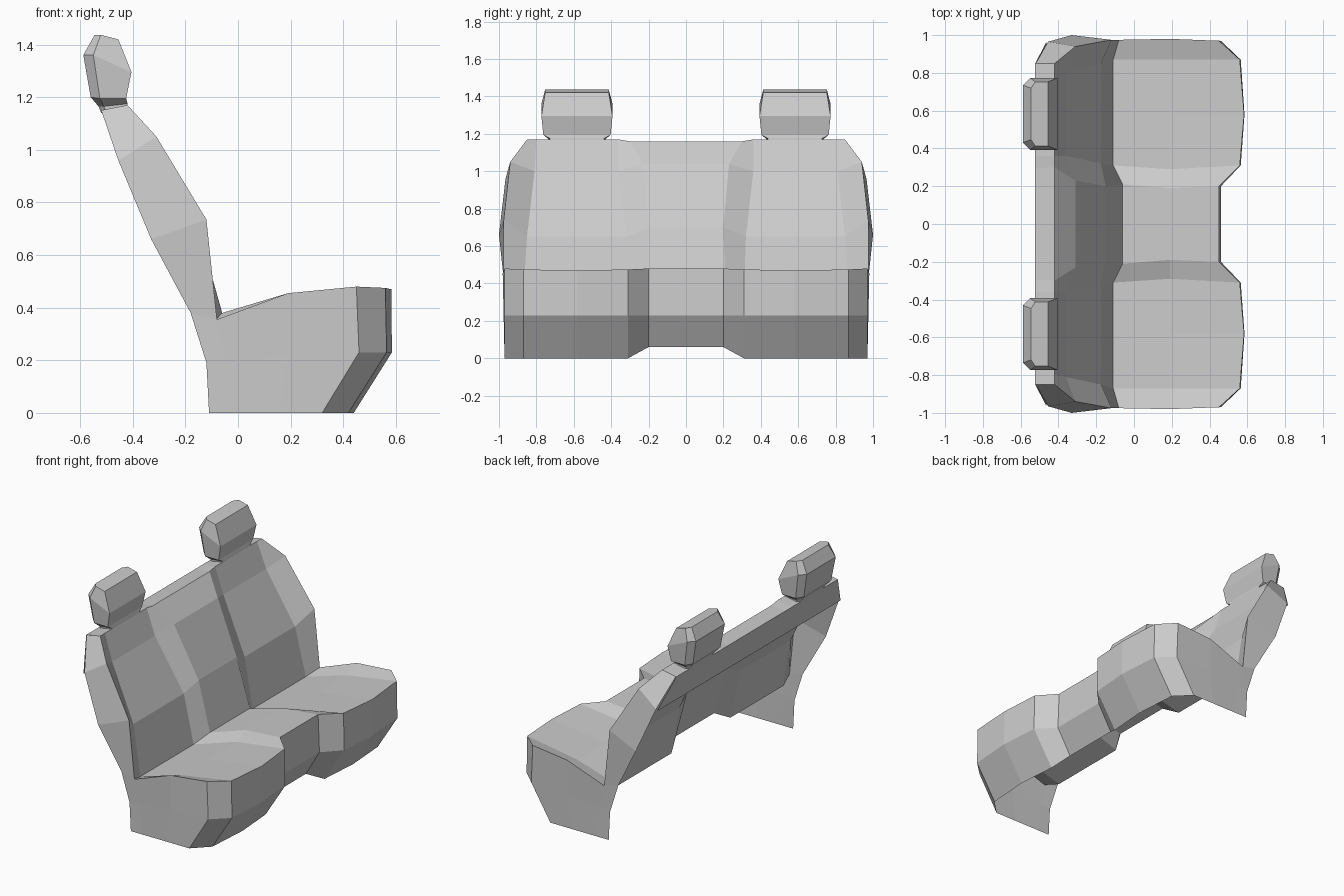
import bpy
import bmesh

cube = bpy.data.objects.get("Cube")
if cube:
    bpy.data.objects.remove(cube, do_unlink=True)

# One grey upholstery material
grey = bpy.data.materials.new("grey_upholstery")
grey.use_nodes = True
colour = (0.6, 0.6, 0.6, 1)
grey.diffuse_color = colour
grey.node_tree.nodes["Principled BSDF"].inputs["Base Color"].default_value = colour


def skin(name, strands, closed=False):
    """Panel stretched over neighbouring strands of points, mirrored to the other side."""
    bm = bmesh.new()
    grid = [[bm.verts.new(p) for p in strand] for strand in strands]
    for a, b in zip(grid, grid[1:]):
        count = len(a)
        for j in range(count if closed else count - 1):
            k = (j + 1) % count
            bm.faces.new((a[j], a[k], b[k], b[j]))
    if closed:
        bm.faces.new(grid[0])
        bm.faces.new(grid[-1])
        bmesh.ops.recalc_face_normals(bm, faces=bm.faces)
    mesh = bpy.data.meshes.new(name)
    bm.to_mesh(mesh)
    bm.free()
    mesh.materials.append(grey)
    obj = bpy.data.objects.new(name, mesh)
    bpy.context.collection.objects.link(obj)
    mirror = obj.modifiers.new("mirror", "MIRROR")
    mirror.use_axis = (False, True, False)
    return obj


def strand(profile, ys):
    """Give each x, z point of a profile its own y."""
    if not isinstance(ys, (list, tuple)):
        ys = [ys] * len(profile)
    return [(x, y, z) for (x, z), y in zip(profile, ys)]


# Seat cushion: dished pads between a raised middle and raised outer edges
seat_middle = [(-.06, .38), (.19, .455), (.45, .48), (.46, .23), (.36, .06)]
seat_pad = [(-.11, .325), (.19, .415), (.56, .475), (.565, .23), (.42, 0)]
seat_crown = [(-.11, .325), (.19, .415), (.583, .47), (.585, .23), (.44, 0)]
seat_edge = [(-.08, .355), (.19, .455), (.45, .48), (.46, .23), (.32, 0)]
skin("seat_cushion", [
    strand(seat_middle, 0),
    strand(seat_middle, [.21, .19, .2, .2, .2]),
    strand(seat_pad, [.31, .29, .31, .31, .31]),
    strand(seat_crown, .58),
    strand(seat_pad, .87),
    strand(seat_edge, [.975, .98, .97, .97, .97]),
])

# Seat side panels: rear to front, each strand going up
skin("seat_side", [
    strand([(-.11, 0), (-.12, .19), (-.18, .38)], .97),
    strand([(-.02, 0), (-.05, .2), (-.08, .355)], [.97, .97, .975]),
    strand([(.16, 0), (.19, .22), (.19, .455)], [.97, .975, .98]),
    strand([(.32, 0), (.46, .23), (.45, .48)], .97),
])

# Backrest: up the rear flange, over the top and down the front
flange = [(-.463, .95), (-.523, 1.15)]
back_middle = flange + [(-.42, 1.16), (-.31, 1.04), (-.15, .7), (-.06, .38)]
back_hollow = flange + [(-.42, 1.17), (-.36, 1.0), (-.175, .65), (-.11, .325)]
back_edge = flange + [(-.42, 1.17), (-.31, 1.05), (-.12, .735), (-.08, .355)]
skin("backrest", [
    strand(back_middle, 0),
    strand(back_middle, [.3, .3, .3, .23, .2, .21]),
    strand(back_hollow, [.36, .36, .36, .36, .32, .31]),
    strand(back_hollow, [.8, .8, .8, .81, .85, .87]),
    strand(back_edge, [.965, .85, .85, .94, .975, .975]),
])

# Backrest side panels between the rear and front edges
skin("backrest_side", [
    strand([(-.18, .38), (-.33, .66), (-.455, .96), (-.52, 1.15)],
           [.97, 1.0, .965, .85]),
    strand([(-.08, .355), (-.12, .735), (-.31, 1.05), (-.42, 1.17)],
           [.975, .975, .94, .85]),
])


# Headrests with neck: tilted rings of front, side and narrower back corners
def ring(front, side, back, half):
    (fx, fz), (sx, sz), (bx, bz) = front, side, back
    return [(fx, .583 - half, fz), (fx, .583 + half, fz), (sx, .583 + half, sz),
            (bx, .583 + half * .8, bz), (bx, .583 - half * .8, bz), (sx, .583 - half, sz)]


skin("headrest", [
    ring((-.42, 1.14), (-.5, 1.14), (-.52, 1.14), .145),
    ring((-.42, 1.175), (-.51, 1.165), (-.53, 1.165), .145),
    ring((-.425, 1.195), (-.525, 1.195), (-.56, 1.2), .18),
    ring((-.405, 1.295), (-.55, 1.36), (-.588, 1.36), .19),
    ring((-.455, 1.42), (-.522, 1.437), (-.545, 1.437), .17),
], closed=True)
